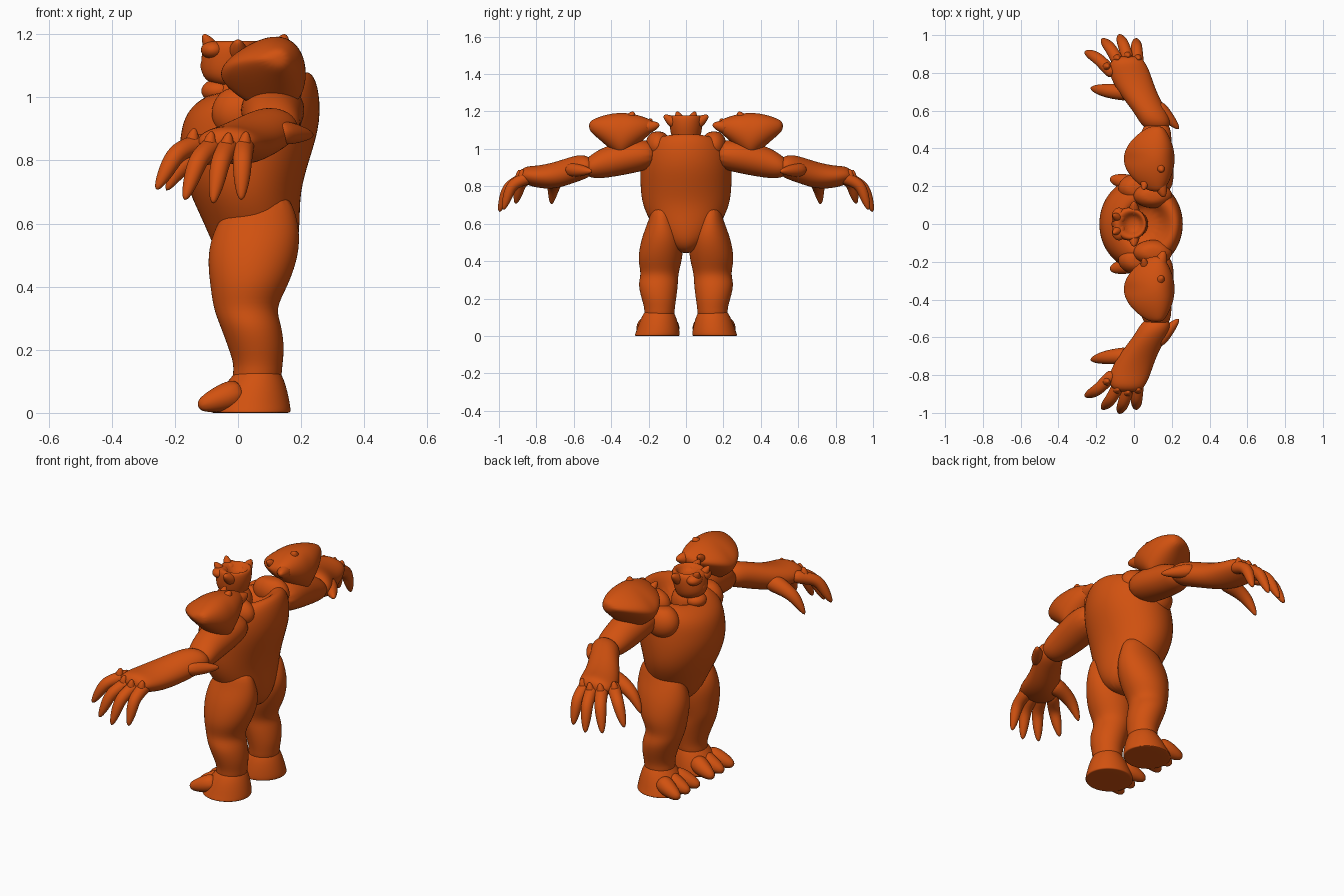
import bpy, bmesh, math
from mathutils import Vector

if "Cube" in bpy.data.objects:
    bpy.data.objects.remove(bpy.data.objects["Cube"])

clay = bpy.data.materials.new("burnt_orange")
clay.use_nodes = True
clay.diffuse_color = (.64, .083, .005, 1)
clay.node_tree.nodes["Principled BSDF"].inputs["Base Color"].default_value = clay.diffuse_color


def circle(sides):
    """Cosine and sine pairs around a full turn."""
    angles = [math.tau * index / sides for index in range(sides)]
    return [(math.cos(angle), math.sin(angle)) for angle in angles]


def skin(name, rings, paired):
    """Bridge rings of points into a closed smooth body, mirrored when paired."""
    bm = bmesh.new()
    loops = [[bm.verts.new(point) for point in ring] for ring in rings]
    for lower, upper in zip(loops, loops[1:]):
        for index in range(len(lower)):
            bm.faces.new((lower[index - 1], lower[index], upper[index], upper[index - 1]))
    bm.faces.new(loops[0])
    bm.faces.new(loops[-1])
    bmesh.ops.recalc_face_normals(bm, faces=bm.faces)
    mesh = bpy.data.meshes.new(name)
    bm.to_mesh(mesh)
    bm.free()
    mesh.materials.append(clay)
    mesh.shade_smooth()
    part = bpy.data.objects.new(name, mesh)
    bpy.context.collection.objects.link(part)
    if paired:
        mirror = part.modifiers.new("mirror", "MIRROR")
        mirror.use_axis = (False, True, False)
        mirror.use_mirror_merge = False
    rounding = part.modifiers.new("rounding", "SUBSURF")
    rounding.levels = rounding.render_levels = 2


def upright(name, sections, paired=False, slope=lambda z: 0):
    """Loft upwards; a section is height, front, back, y from, y to."""
    rings = []
    for z, front, back, near, far in sections:
        depth, width = (back - front) / 2, (far - near) / 2
        rings.append([(front + depth + depth * c, near + width + width * s, z + slope(z) * depth * c)
                      for c, s in circle(16)])
    skin(name, rings, paired)


def sideways(name, sections, flare=0):
    """Loft outwards; a section is y, front, back, bottom, top; flare thickens the back."""
    rings = []
    for y, front, back, bottom, top in sections:
        depth, height = (back - front) / 2, (top - bottom) / 2
        rings.append([(front + depth + depth * c, y, bottom + height + height * s * (1 + flare * c))
                      for c, s in circle(14)])
    skin(name, rings, True)


def tube(name, path, radii):
    """Round tapering tube along a short path, one on each side."""
    points = [Vector(point) for point in path]
    rings = []
    for index, (point, radius) in enumerate(zip(points, radii)):
        ahead = points[min(index + 1, len(points) - 1)]
        heading = (ahead - points[max(index - 1, 0)]).normalized()
        across = Vector((0, 0, 1)).cross(heading).normalized()
        over = heading.cross(across)
        rings.append([point + radius * (across * c + over * s) for c, s in circle(8)])
    skin(name, rings, True)


def spike(name, base, tip, radius):
    base, tip = Vector(base), Vector(tip)
    tube(name, [base, base.lerp(tip, .6), tip], [radius, radius * .7, radius * .2])


def mound(name, center, size, paired=True):
    """Rounded muscle or facial bump."""
    x, y, z = center
    long, wide, tall = size
    latitudes = [math.pi * step / 8 for step in range(1, 8)]
    skin(name, [[(x + long * math.sin(lat) * c, y + wide * math.sin(lat) * s, z + tall * math.cos(lat))
                 for c, s in circle(12)] for lat in latitudes], paired)


# Barrel torso: height, front, back, half width; the collar folds inward and tips forward
barrel = [
    (.44, 0, .13, .04),
    (.5, -.07, .19, .12),
    (.6, -.11, .2, .19),
    (.7, -.16, .2, .24),
    (.8, -.19, .23, .25),
    (.9, -.19, .27, .25),
    (1, -.17, .26, .24),
    (1.05, -.1, .23, .18),
    (1.04, -.06, .18, .12),
    (.97, -.04, .14, .09),
]
upright("torso", [(z, front, back, -half, half) for z, front, back, half in barrel],
        slope=lambda z: max(0, z - .8))
mound("trapezius", (.1, .15, 1.02), (.11, .07, .08))
mound("chest_muscle", (.01, .19, .95), (.1, .08, .09))

# Neck, jaw and head with a hollow crown
skull = [
    (1.03, -.06, .04, .05),
    (1.06, -.12, .05, .08),
    (1.12, -.12, .07, .09),
    (1.18, -.11, .07, .09),
    (1.18, -.07, .05, .06),
    (1.14, -.04, .03, .04),
]
upright("head", [(z, front, back, -half, half) for z, front, back, half in skull])
mound("neck", (0, 0, 1), (.08, .08, .09), paired=False)
mound("jaw", (-.06, 0, 1.02), (.06, .06, .04), paired=False)
mound("nose", (-.1, 0, 1.1), (.02, .03, .03), paired=False)
mound("brow", (-.08, .04, 1.15), (.04, .05, .03))
spike("brow_horn", (-.08, .03, 1.15), (-.11, .05, 1.2), .03)
spike("ear", (0, .05, 1.13), (0, .12, 1.18), .04)

# Domed shoulder plates: round on top, pointed underneath, thickest behind
plate = []
for step in range(11):
    reach = step / 10
    swell = math.sin(math.pi * (.04 + .92 * reach)) ** .7
    droop = 1 - abs(2 * reach - 1)
    middle = .13 - .05 * swell
    plate.append((.17 + .35 * reach, middle - .14 * swell, middle + .14 * swell,
                  1.1 - .15 * droop, 1.13 + .06 * swell))
sideways("shoulder_plate", plate, flare=.4)
spike("shoulder_horn", (.13, .24, 1.11), (.16, .14, 1.13), .05)
spike("shoulder_stud", (.13, .31, 1.14), (.15, .28, 1.2), .04)
spike("inner_stud", (.06, .23, 1.12), (.05, .18, 1.16), .03)

# Arms: bulky upper arm, cuffed forearm flattening into the palm
sideways("upper_arm", [
    (.15, .02, .2, .9, 1.04),
    (.27, 0, .22, .87, 1.06),
    (.43, .02, .2, .84, 1.02),
    (.51, .04, .2, .84, .97),
    (.55, .08, .16, .87, .93),
])
sideways("forearm", [
    (.49, .08, .17, .87, .93),
    (.53, .03, .2, .84, .97),
    (.59, 0, .18, .82, .97),
    (.7, -.09, .12, .78, .93),
    (.8, -.14, .09, .79, .91),
    (.86, -.13, .06, .81, .91),
    (.89, -.09, .03, .83, .88),
])
spike("elbow_blade", (.11, .64, .89), (.24, .5, .88), .05)

# Four fingers fan out from the palm and droop to claws
for index, finger in enumerate(("index", "middle", "ring", "little")):
    bow = .022 * (2 - index) ** 2
    root = Vector((-.1 + .04 * index, .83 - bow / 2, .86))
    claw = Vector((-.26 + .09 * index, 1 - bow, .66 + bow / 2))
    bend = root.lerp(claw, .6) + Vector((0, .02, .06))
    knuckle = root.lerp(bend, .5)
    tube(finger + "_finger", [root, knuckle, bend, bend.lerp(claw, .5), claw],
         [.04, .036, .034, .03, .01])
    spike(finger + "_knuckle", knuckle, knuckle + Vector((.01, 0, .06)), .03)
tube("thumb", [(-.01, .7, .85), (-.1, .7, .83), (-.18, .71, .79), (-.23, .72, .7)],
     [.06, .045, .036, .01])

# Legs: thigh rising into the hip, pinched knee, round calf
upright("leg", [
    (.7, .02, .16, .08, .18),
    (.62, -.06, .19, .06, .2),
    (.55, -.09, .2, .02, .23),
    (.48, -.1, .19, .01, .25),
    (.4, -.09, .16, .02, .26),
    (.33, -.08, .12, .04, .24),
    (.28, -.06, .14, .04, .26),
    (.2, -.03, .15, .05, .24),
    (.14, -.01, .14, .06, .22),
    (.08, -.03, .14, .06, .23),
], paired=True)

# Broad feet with three splayed toes tapering to claws
upright("foot", [
    (.17, .03, .11, .09, .19),
    (.11, -.03, .15, .05, .24),
    (.02, -.09, .17, .03, .27),
    (0, -.09, .17, .03, .28),
    (0, -.08, .16, .04, .27),
], paired=True)
for toe, side in (("inner_toe", -1), ("middle_toe", 0), ("outer_toe", 1)):
    tube(toe, [(.02, .15 + .05 * side, .07), (-.07, .15 + .08 * side, .04), (-.13, .15 + .09 * side, .02)],
         [.06, .045, .02])
